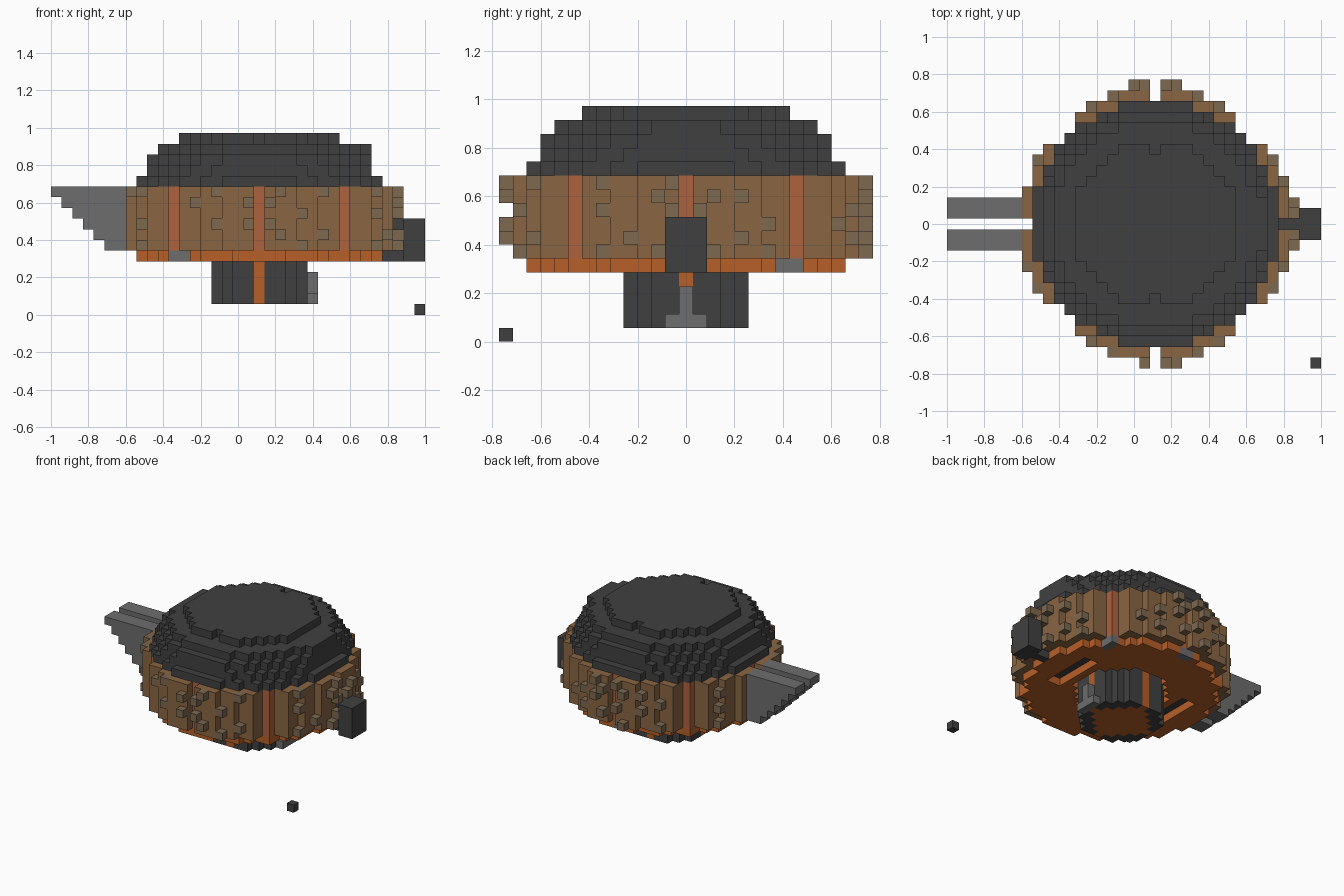
import bpy, bmesh, random
from mathutils import Vector

cube = bpy.data.objects.get("Cube")
if cube:
    bpy.data.objects.remove(cube, do_unlink=True)

random.seed(11)
V = 2 / 35                      # edge length of one block
CENTRE = Vector((2 * V, 0, 0))  # body axis


def material(name, hex_code):
    def linear(c):
        return c / 12.92 if c <= 0.04045 else ((c + 0.055) / 1.055) ** 2.4
    rgb = [linear(int(hex_code[i:i + 2], 16) / 255) for i in (0, 2, 4)]
    m = bpy.data.materials.new(name)
    m.use_nodes = True
    m.diffuse_color = (*rgb, 1)
    m.node_tree.nodes["Principled BSDF"].inputs["Base Color"].default_value = (*rgb, 1)
    return m


DARK = material("charcoal", "404040")
GREY = material("mid grey", "6D6D6D")
BROWN = material("wood brown", "8A6642")
STUD = material("dull brown", "7C6850")
RUST = material("rust stripe", "AF623E")
ORANGE = material("burnt orange", "B66028")

parts = []


def box(xs, ys, zs):
    """Blocks in inclusive (low, high) ranges."""
    return {(x, y, z) for x in range(xs[0], xs[1] + 1)
            for y in range(ys[0], ys[1] + 1) for z in range(zs[0], zs[1] + 1)}


def disc(radius, low, high, inner=-1):
    """Round slab or ring of blocks."""
    n = int(radius) + 1
    return {c for c in box((-n, n), (-n, n), (low, high))
            if inner < (c[0] ** 2 + c[1] ** 2) ** 0.5 <= radius}


def part(name, cells, mat):
    """Register a part; earlier parts keep any shared blocks."""
    taken = set().union(*(p[1] for p in parts))
    parts.append((name, cells - taken, mat))


# Loose block on the ground
part("loose_block", box((15, 15), (-13, -13), (0, 0)), DARK)

# Stepped dome, notched at front and back of the top
part("cap_rim", disc(11.45, 12, 12), DARK)
part("cap_lower", disc(10.95, 13, 13), DARK)
part("cap_middle", disc(10.45, 14, 14), DARK)
part("cap_upper", disc(9.5, 15, 15) | box((10, 10), (-2, 2), (15, 15)), DARK)
part("cap_top", disc(7.65, 16, 16) - {(0, 7, 16), (0, -7, 16)}, DARK)

# Eight recessed vertical stripes around the band
spots = [(0, 11), (0, -11), (11, 0), (-11, 0)] + [(a, b) for a in (-8, 8) for b in (-8, 8)]
stripes = {(x, y, z) for x, y in spots for z in range(6, 12)}
part("band_stripes", stripes, RUST)


def in_groove(x, y):
    """True for the open channels in front of the stripes."""
    a, b = sorted((abs(x), abs(y)))
    return (a == 0 and b > 11) or (a == 8 and b > 8)


# Wooden band and the blocks inside it
band = {c for c in disc(12.4, 6, 11, 10) if not in_groove(*c[:2])}
part("wood_band", band, BROWN)
cavity = disc(5.5, 6, 7)
part("inner_core", disc(10, 6, 11) - cavity, DARK)


# Separate studs scattered over the band
def touching(a, b):
    return sum(abs(p - q) for p, q in zip(a, b)) < 2


tips = {c for c in disc(13.2, 6, 11, 13) if 13 in (abs(c[0]), abs(c[1]))}
sites = sorted(c for c in disc(12.7, 6, 11, 12.4) | tips
               if c[0] > -13 and not in_groove(*c[:2])
               and any(touching(c, b) for b in band))
random.shuffle(sites)
studs = []
for c in sites:
    if len(studs) < len(sites) * 0.3 and not any(touching(c, s) for s in studs):
        studs.append(c)
part("band_studs", set(studs), STUD)

# Handle on the side
part("handle_grip", box((14, 15), (-1, 1), (5, 8)), DARK)
part("handle_arm", box((12, 13), (0, 0), (5, 8)), DARK)

# Paired stepped fins
for name, ys in (("fin_back", (1, 2)), ("fin_front", (-2, -1))):
    steps = [box((step - 19, -13), ys, (11 - step, 11 - step)) for step in range(6)]
    part(name, set().union(*steps), GREY)

# Bottom ring with grey inserts and a slot on each side
part("ring_inserts", box((-8, -7), (-8, -8), (5, 5)) | box((8, 8), (7, 8), (5, 5))
     | box((-1, 0), (11, 11), (5, 5)), GREY)
slots = box((-8, -7), (-3, 3), (5, 5)) | box((7, 8), (-3, 3), (5, 5))
part("bottom_ring", disc(11.35, 5, 5, 5.5) - slots, ORANGE)

# Neck: orange core and stripes, dark shell, grey bracket
neck_stripes = {c for c in disc(4.5, 1, 7, 3.5) if 0 in c[:2]}
part("neck_stripes", neck_stripes, ORANGE)
part("neck_core", disc(3.5, 1, 7), ORANGE)
part("neck_shell", disc(4.5, 1, 7, 3.5), DARK)
part("neck_bracket", box((5, 5), (0, 0), (1, 3)) | box((5, 5), (-1, 1), (1, 1)), GREY)

# Turn each part's exposed block sides into a mesh
solid = set().union(*(p[1] for p in parts))
for name, cells, mat in parts:
    bm = bmesh.new()
    for cell in sorted(cells):
        centre = CENTRE + (Vector(cell) + Vector((0, 0, 0.5))) * V
        for axis in range(3):
            for sign in (-1, 1):
                n = Vector((0, 0, 0))
                n[axis] = sign
                if tuple(int(a + b) for a, b in zip(cell, n)) in solid:
                    continue
                u = Vector((n.y, n.z, n.x))
                w = n.cross(u)
                corners = (u + w, w - u, -u - w, u - w)
                bm.faces.new([bm.verts.new(centre + (n + c) * V / 2) for c in corners])
    bmesh.ops.remove_doubles(bm, verts=bm.verts[:], dist=V / 100)
    mesh = bpy.data.meshes.new(name)
    bm.to_mesh(mesh)
    bm.free()
    mesh.materials.append(mat)
    bpy.context.collection.objects.link(bpy.data.objects.new(name, mesh))
